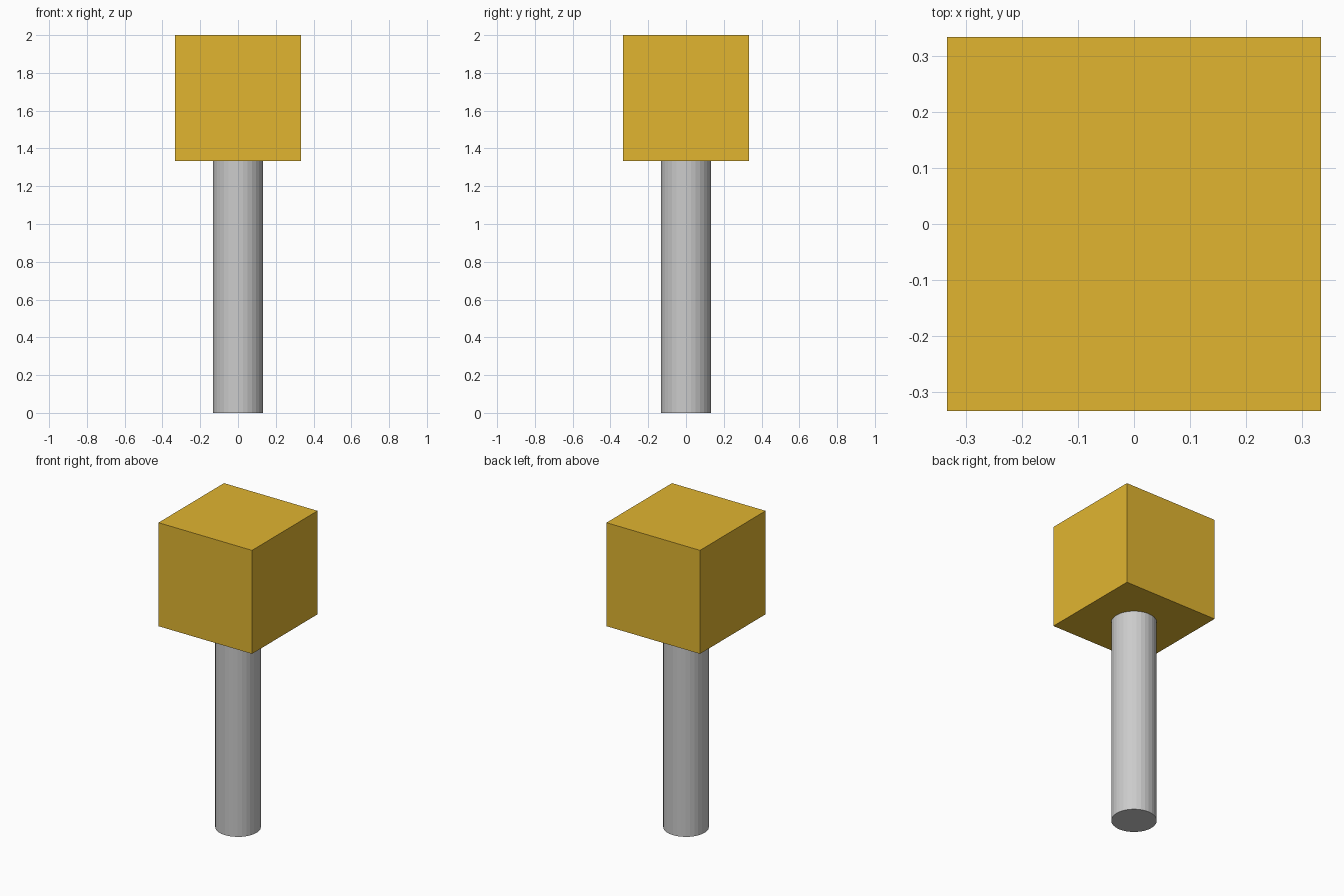
import bpy

if "Cube" in bpy.data.objects:
    bpy.data.objects.remove(bpy.data.objects["Cube"])

HEAD = 2 / 3            # edge length of the cube head
POST_H = 2 - HEAD       # post reaches the underside of the head
POST_R = 0.133

# Round post, flat-shaded facets
bpy.ops.mesh.primitive_cylinder_add(vertices=32, radius=POST_R, depth=POST_H,
                                    location=(0, 0, POST_H / 2))
bpy.context.object.name = "post"

# Cube head
bpy.ops.mesh.primitive_cube_add(size=HEAD, location=(0, 0, POST_H + HEAD / 2))
head = bpy.context.object
head.name = "block_head"

# Yellow paint
yellow = bpy.data.materials.new("yellow")
yellow.diffuse_color = (0.75, 0.46, 0.03, 1)
yellow.use_nodes = True
yellow.node_tree.nodes["Principled BSDF"].inputs["Base Color"].default_value = yellow.diffuse_color
head.data.materials.append(yellow)
